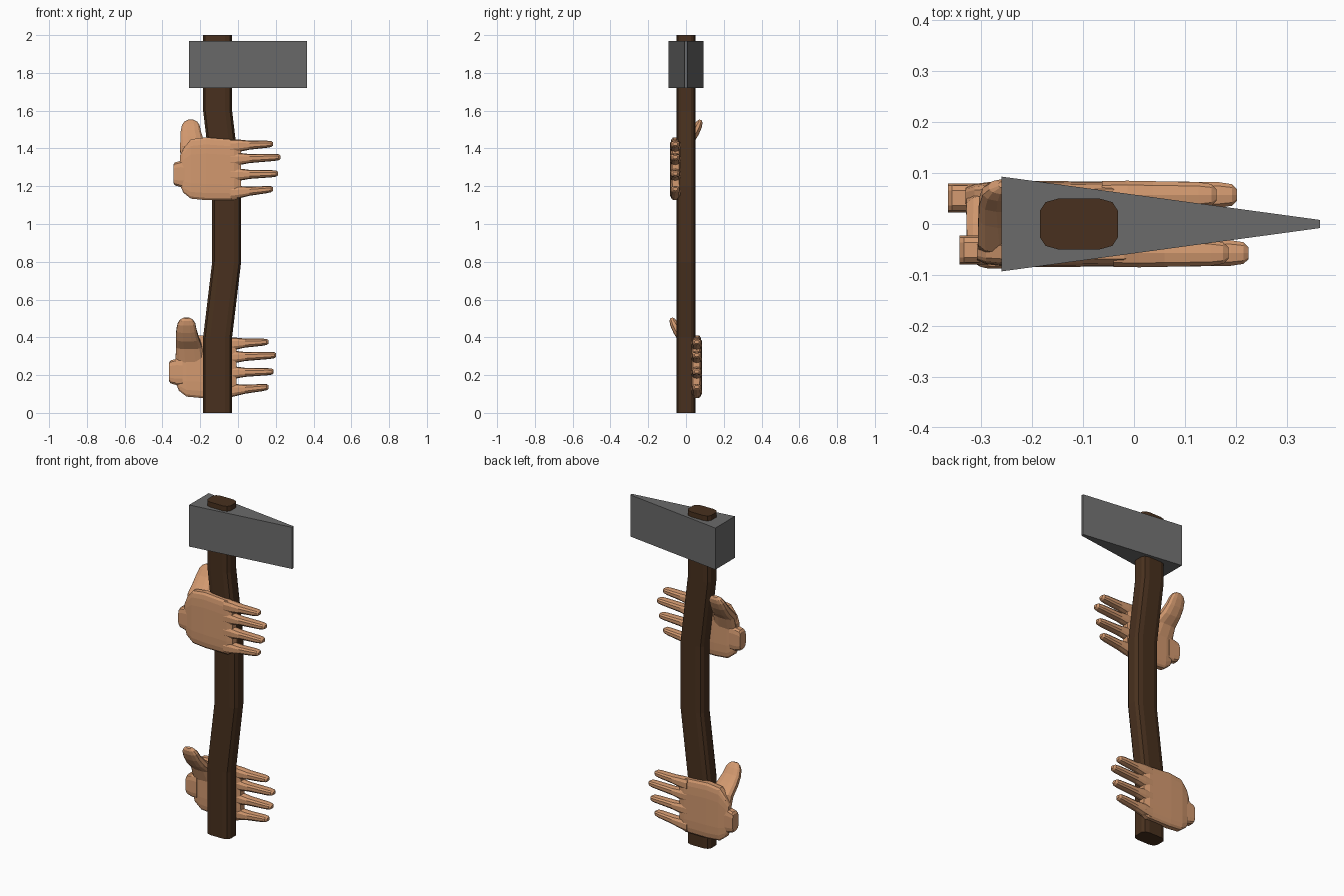
import bpy, bmesh, math
from mathutils import Vector

if "Cube" in bpy.data.objects:
    bpy.data.objects.remove(bpy.data.objects["Cube"])


def material(name, rgb):
    m = bpy.data.materials.new(name)
    m.use_nodes = True
    m.diffuse_color = (*rgb, 1)
    m.node_tree.nodes["Principled BSDF"].inputs["Base Color"].default_value = (*rgb, 1)
    return m


SKIN = material("skin tan", (0.65, 0.32, 0.16))
WOOD = material("dark wood", (0.065, 0.03, 0.013))
STEEL = material("grey steel", (0.147, 0.147, 0.147))


def loft(bm, rings, sides=12, power=0.6):
    """Skin rounded cross-sections, each given as (centre, half axis, half axis)."""
    loops = []
    for c, u, v in rings:
        loop = []
        for i in range(sides):
            a = math.tau * (i + 0.5) / sides
            cu = math.copysign(abs(math.cos(a)) ** power, math.cos(a))
            sv = math.copysign(abs(math.sin(a)) ** power, math.sin(a))
            loop.append(bm.verts.new(Vector(c) + Vector(u) * cu + Vector(v) * sv))
        loops.append(loop)
    for a, b in zip(loops, loops[1:]):
        for i in range(sides):
            j = (i + 1) % sides
            bm.faces.new((a[i], a[j], b[j], b[i]))
    bm.faces.new(loops[0])
    bm.faces.new(loops[-1])


def finish(bm, name, mat):
    bmesh.ops.recalc_face_normals(bm, faces=bm.faces)
    mesh = bpy.data.meshes.new(name)
    bm.to_mesh(mesh)
    bm.free()
    mesh.materials.append(mat)
    ob = bpy.data.objects.new(name, mesh)
    bpy.context.collection.objects.link(ob)
    return ob


# Bent handle
bm = bmesh.new()
bends = [(0, -0.108), (0.4, -0.108), (0.8, -0.06), (1.2, -0.06), (1.6, -0.108), (2, -0.108)]
loft(bm, [((x, 0, z), (0.078, 0, 0), (0, 0.051, 0)) for z, x in bends], 12, 0.5)
finish(bm, "handle", WOOD)

# Wedge shaped axe head
bm = bmesh.new()
outline = [(-0.26, -0.093), (0.365, -0.008), (0.365, 0.008), (-0.26, 0.093)]
base = bm.faces.new([bm.verts.new((x, y, 1.72)) for x, y in outline])
ext = bmesh.ops.extrude_face_region(bm, geom=[base], use_keep_orig=True)
bmesh.ops.translate(bm, vec=(0, 0, 0.25),
                    verts=[e for e in ext["geom"] if isinstance(e, bmesh.types.BMVert)])
finish(bm, "axe_head", STEEL)


def hand(name, dx, dz, side):
    bm = bmesh.new()

    # Palm
    palm = [(-0.308, 1.21, 1.36, 0.016), (-0.29, 1.165, 1.4, 0.024), (-0.25, 1.133, 1.45, 0.029),
            (-0.17, 1.125, 1.46, 0.03), (-0.02, 1.125, 1.448, 0.028), (0.015, 1.14, 1.435, 0.018)]
    loft(bm, [((x, -0.055, (lo + hi) / 2), (0, w, 0), (0, 0, (hi - lo) / 2))
              for x, lo, hi, w in palm], 16, 0.45)

    # Wrist stub
    wrist = [(-0.342, 0.05), (-0.334, 0.062), (-0.305, 0.07), (-0.27, 0.068)]
    loft(bm, [((x, -0.051, 1.265), (0, 0.029, 0), (0, 0, h)) for x, h in wrist], 12, 0.5)

    # Thumb wrapping round to the other face
    thumb = [(-0.228, -0.052, 1.32, 0.078, 0.026), (-0.237, -0.03, 1.4, 0.071, 0.032),
             (-0.245, 0.015, 1.445, 0.062, 0.031), (-0.25, 0.045, 1.485, 0.055, 0.026),
             (-0.25, 0.064, 1.52, 0.048, 0.022), (-0.25, 0.073, 1.54, 0.035, 0.016),
             (-0.25, 0.077, 1.551, 0.016, 0.007)]
    rings = []
    for i, (x, y, z, w, t) in enumerate(thumb):
        p, q = thumb[max(i - 1, 0)], thumb[min(i + 1, len(thumb) - 1)]
        across = Vector((0, -(q[2] - p[2]), q[1] - p[1])).normalized() * t
        rings.append(((x, y, z), (w, 0, 0), across))
    loft(bm, rings, 12, 0.75)

    # Four tapered fingers: tip reach, base height, tip height
    for tip, z0, z1 in [(0.185, 1.412, 1.424), (0.225, 1.342, 1.354),
                        (0.212, 1.26, 1.267), (0.185, 1.164, 1.185)]:
        stages = [(-0.04, 0.036, 0.028), (0.01, 0.032, 0.029), (0.06, 0.024, 0.028),
                  (tip - 0.035, 0.019, 0.026), (tip - 0.01, 0.016, 0.022), (tip, 0.009, 0.012)]
        loft(bm, [((x, -0.057, z0 + (z1 - z0) * (x + 0.04) / (tip + 0.04)), (0, w, 0), (0, 0, h))
                  for x, h, w in stages], 10, 0.75)

    # Place the hand on the chosen face of the handle
    for v in bm.verts:
        v.co = (v.co.x + dx, v.co.y * side, v.co.z + dz)
    finish(bm, name, SKIN)


hand("upper_hand", 0, 0, 1)
hand("lower_hand", -0.023, -1.048, -1)
